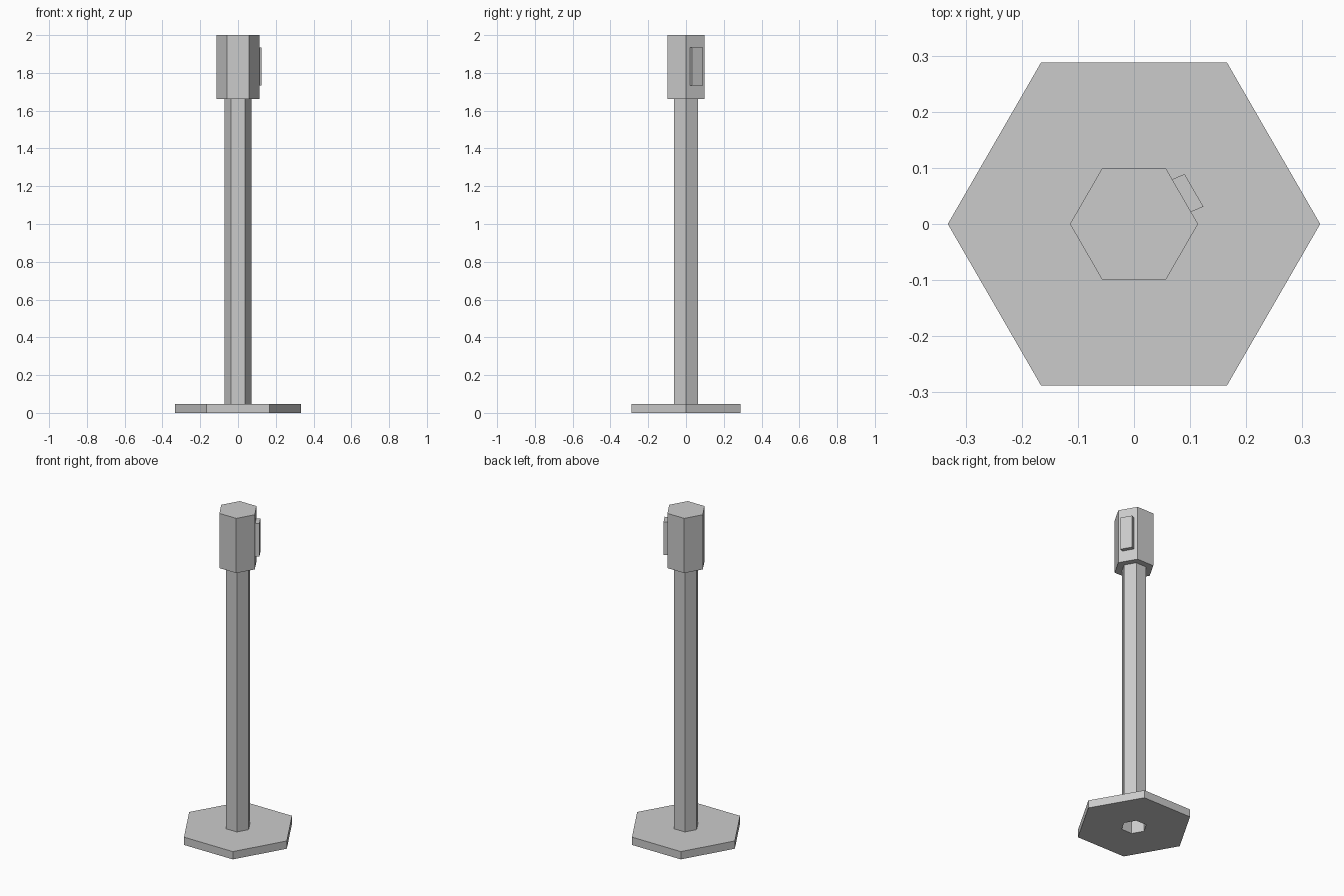
import bpy, bmesh
from math import cos, sin, pi

if "Cube" in bpy.data.objects:
    bpy.data.objects.remove(bpy.data.objects["Cube"])

BASE_R, POLE_R, HEAD_R = 0.333, 0.0727, 0.1145
BASE_TOP, HEAD_BOTTOM, TOP = 0.048, 1.663, 2.0


def finish(name, bm):
    bmesh.ops.recalc_face_normals(bm, faces=bm.faces[:])
    mesh = bpy.data.meshes.new(name)
    bm.to_mesh(mesh)
    bm.free()
    obj = bpy.data.objects.new(name, mesh)
    bpy.context.collection.objects.link(obj)
    return obj


def hex_sweep(name, profile, cap_end=False):
    """Revolve an (r, z) profile in six flat sides."""
    bm = bmesh.new()
    rings = [[bm.verts.new((r * cos(i * pi / 3), r * sin(i * pi / 3), z))
              for i in range(6)] for r, z in profile]
    for a, b in zip(rings, rings[1:]):
        for i in range(6):
            j = (i + 1) % 6
            bm.faces.new((a[i], a[j], b[j], b[i]))
    if cap_end:
        bm.faces.new(rings[-1])
    return finish(name, bm)


# Base plate with a hexagonal opening for the pole
hex_sweep("base_plate", [(POLE_R, 0), (BASE_R, 0),
                         (BASE_R, BASE_TOP), (POLE_R, BASE_TOP)])

# Hollow pole, open at the bottom
hex_sweep("pole", [(POLE_R, 0), (POLE_R, HEAD_BOTTOM)])

# Wider head block
hex_sweep("head", [(POLE_R, HEAD_BOTTOM), (HEAD_R, HEAD_BOTTOM), (HEAD_R, TOP)],
          cap_end=True)

# Slightly skewed panel on the back right face of the head (30 degrees)
bm = bmesh.new()
bmesh.ops.create_cube(bm, size=1)
c, s = cos(pi / 6), sin(pi / 6)
for v in bm.verts:
    out = 0.1105 + 0.025 * v.co.x
    side = 0.0675 * v.co.y - 0.003 * v.co.x
    v.co = (out * c - side * s, out * s + side * c, 1.834 + 0.203 * v.co.z)
finish("panel", bm)
